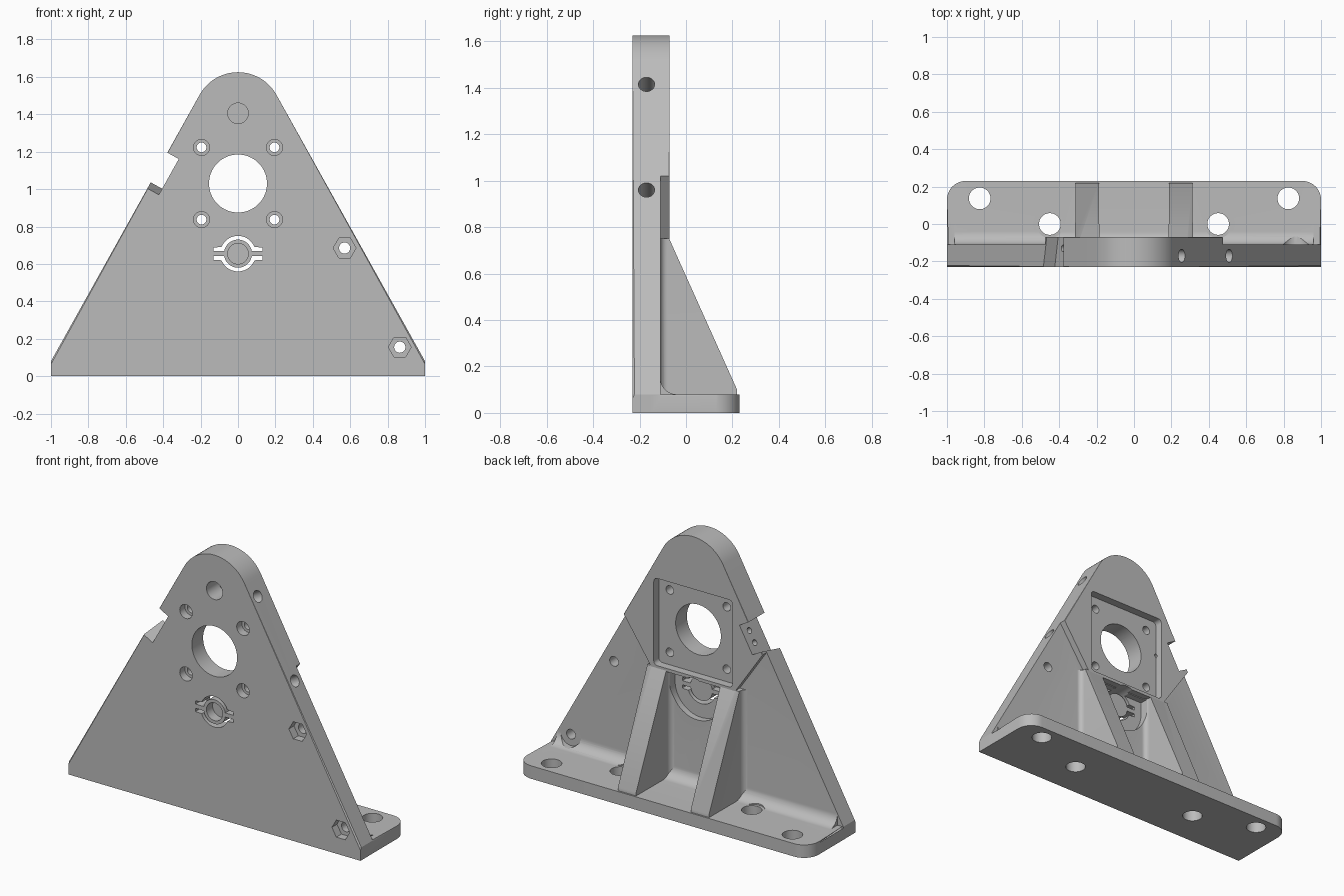
import bpy, bmesh
from math import sin, cos, radians
from mathutils import Matrix, Vector

cube = bpy.data.objects.get("Cube")
if cube:
    bpy.data.objects.remove(cube)

grey = bpy.data.materials.new("neutral grey")
grey.use_nodes = True
COLOUR = (0.5, 0.5, 0.5, 1)
grey.diffuse_color = COLOUR
grey.node_tree.nodes["Principled BSDF"].inputs["Base Color"].default_value = COLOUR

FRONT, BACK, WEB = -0.23, -0.07, -0.11      # depth of plate faces and thinned web
SHAFT_Z, MOTOR_Z, TOP_Z = 0.655, 1.03, 1.39


def frame(u, v, w, origin=(0, 0, 0)):
    """Matrix whose columns are the profile axes and the extrusion axis."""
    m = Matrix((u, v, w)).transposed().to_4x4()
    m.translation = Vector(origin)
    return m


X, Y, Z = (1, 0, 0), (0, 1, 0), (0, 0, 1)
ALONG_X, ALONG_Y, ALONG_Z = frame(Y, Z, X), frame(X, Z, Y), frame(X, Y, Z)


def slope_frame(side, z):
    """Frame on a sloping edge: up the slope, depth, outward."""
    x = 0.205 + 0.558 * (1.505 - z)
    return frame((-side * 0.487, 0, 0.873), Y, (side * 0.873, 0, 0.487), (side * x, 0, z))


def arc(cu, cv, r, a0, a1, n=12):
    angles = [radians(a0 + (a1 - a0) * i / n) for i in range(n + 1)]
    return [(cu + r * cos(a), cv + r * sin(a)) for a in angles]


def circle(cu, cv, r, n=40):
    return arc(cu, cv, r, 0, 360, n)[:-1]


def prism(name, pts, d0, d1, axes, bevel=None):
    bm = bmesh.new()
    low = [bm.verts.new((u, v, d0)) for u, v in pts]
    high = [bm.verts.new((u, v, d1)) for u, v in pts]
    bm.faces.new(low)
    bm.faces.new(high)
    for i in range(len(pts)):
        j = (i + 1) % len(pts)
        bm.faces.new((low[i], low[j], high[j], high[i]))
    bm.transform(axes)
    if bevel:
        edges = [e for e in bm.edges if bevel(e.verts[0].co, e.verts[1].co)]
        bmesh.ops.bevel(bm, geom=edges, offset=0.008, segments=1, affect='EDGES')
    bmesh.ops.recalc_face_normals(bm, faces=bm.faces)
    mesh = bpy.data.meshes.new(name)
    bm.to_mesh(mesh)
    bm.free()
    mesh.materials.append(grey)
    obj = bpy.data.objects.new(name, mesh)
    bpy.context.collection.objects.link(obj)
    return obj


def combine(target, tool, op):
    mod = target.modifiers.new("boolean", 'BOOLEAN')
    mod.operation, mod.solver, mod.object = op, 'EXACT', tool
    bpy.context.view_layer.objects.active = target
    bpy.ops.object.modifier_apply(modifier=mod.name)
    bpy.data.objects.remove(tool)


def cut(target, pts, d0, d1, axes):
    combine(target, prism("cutter", pts, d0, d1, axes), 'DIFFERENCE')


# Upright plate with rounded top and chamfered rims
outline = [(-1, 0), (1, 0), (1, 0.08)] + arc(0, TOP_Z, 0.235, 29.2, 150.8, 32) + [(-1, 0.08)]
bracket = prism("mounting_bracket", outline, FRONT, BACK, ALONG_Y,
                lambda a, b: abs(a.y - b.y) < 0.001 and max(a.z, b.z) > 0.1)

# Thinner web below the motor pad
cut(bracket, [(-1.2, -0.1), (1.2, -0.1), (1.2, 1.207), (0.603, 1.207), (0.285, 0.74),
              (-0.285, 0.74), (-0.603, 1.207), (-1.2, 1.207)], WEB, 0, ALONG_Y)

# Foot with rounded back corners
foot = prism("foot", [(-1, -0.15), (1, -0.15)] + arc(0.9, 0.13, 0.1, 0, 90)
             + arc(-0.9, 0.13, 0.1, 90, 180), 0, 0.08, ALONG_Z,
             lambda a, b: min(a.z, b.z) > 0.07 and max(a.y, b.y) > 0)
combine(bracket, foot, 'UNION')

# Fillet between foot and web
fillet = prism("fillet", [(-0.15, 0.04), (-0.15, 0.15)] + arc(-0.04, 0.15, 0.07, 180, 270)
               + [(-0.04, 0.04)], -0.96, 0.96, ALONG_X)
combine(bracket, fillet, 'UNION')

# Clearance around the inner foot holes and the lower nut hole
for side in (-1, 1):
    cut(bracket, circle(side * 0.45, 0, 0.075), 0.08, 0.3, ALONG_Z)
cut(bracket, circle(0.865, 0.155, 0.07), WEB, 0.1, ALONG_Y)

# Two sloping ribs flaring into the web
for side in (-1, 1):
    c = side * 0.25
    plan = ([(c - 0.095, -0.13)] + arc(c - 0.095, WEB + 0.03, 0.03, 270, 360, 6)
            + [(c - 0.062, 0.22), (c + 0.062, 0.22)]
            + arc(c + 0.095, WEB + 0.03, 0.03, 180, 270, 6) + [(c + 0.095, -0.13)])
    rib = prism("rib", plan, 0.05, 0.75, ALONG_Z)
    cut(rib, [(-0.07, 0.745), (0.3, -0.078), (0.5, 1), (-0.07, 1)], -1, 1, ALONG_X)
    combine(bracket, rib, 'UNION')

# Motor recess, bore and screw holes
h, r = 0.27, 0.025
corners = []
for i, (su, sv) in enumerate(((1, 1), (-1, 1), (-1, -1), (1, -1))):
    corners += arc(su * (h - r), MOTOR_Z + sv * (h - r), r, 90 * i, 90 * i + 90, 6)
cut(bracket, corners, -0.12, 0.1, ALONG_Y)
cut(bracket, circle(0, MOTOR_Z, 0.155, 64), -0.3, 0, ALONG_Y)
for su in (-1, 1):
    for sv in (-1, 1):
        x, z = su * 0.195, MOTOR_Z + sv * 0.193
        cut(bracket, circle(x, z, 0.043), -0.3, -0.18, ALONG_Y)
        cut(bracket, circle(x, z, 0.026), -0.3, 0, ALONG_Y)

# Pocket behind the flexible shaft clamp
cut(bracket, arc(0, SHAFT_Z, 0.18, 180, 360, 32) + [(0.18, 0.735), (-0.18, 0.735)],
    -0.15, -0.06, ALONG_Y)

# Clamp slots above and below the shaft, and the blind bores
slot = ([(0.13, 0.013), (0.13, 0.033)] + arc(0, 0, 0.095, 22, 158, 24)
        + [(-0.13, 0.033), (-0.13, 0.013)] + arc(0, 0, 0.075, 170, 10, 24))
for s in (-1, 1):
    cut(bracket, [(u, SHAFT_Z + s * v) for u, v in slot], -0.3, 0, ALONG_Y)
cut(bracket, circle(0, SHAFT_Z, 0.055), -0.3, -0.17, ALONG_Y)
cut(bracket, circle(0, 1.405, 0.055), -0.3, -0.11, ALONG_Y)

# Hexagonal nut pockets with through holes
for x, z in ((0.57, 0.685), (0.865, 0.155)):
    cut(bracket, circle(x, z, 0.061, 6), -0.3, -0.18, ALONG_Y)
    cut(bracket, circle(x, z, 0.03), -0.3, 0, ALONG_Y)

# Foot bolt holes
for side in (-1, 1):
    for x, y in ((0.825, 0.137), (0.45, 0)):
        cut(bracket, circle(side * x, y, 0.058), -0.1, 0.2, ALONG_Z)

# Blind holes drilled into one sloping edge
for z in (1.415, 0.96):
    cut(bracket, circle(0, -0.17, 0.035), -0.15, 0.1, slope_frame(1, z))

# Angled notch in the other sloping edge, with two small holes
notch = slope_frame(-1, 1.195)
cut(bracket, [(0, -0.3), (-0.235, -0.3), (-0.182, -0.07), (-0.182, 0), (0, 0)], -0.07, 0.15, notch)
for t in (-0.055, -0.13):
    cut(bracket, circle(t, -0.13, 0.018, 20), -0.16, 0, notch)

bpy.ops.object.select_all(action='DESELECT')
bracket.select_set(True)
bpy.context.view_layer.objects.active = bracket
bpy.ops.object.shade_smooth_by_angle(angle=radians(25))
